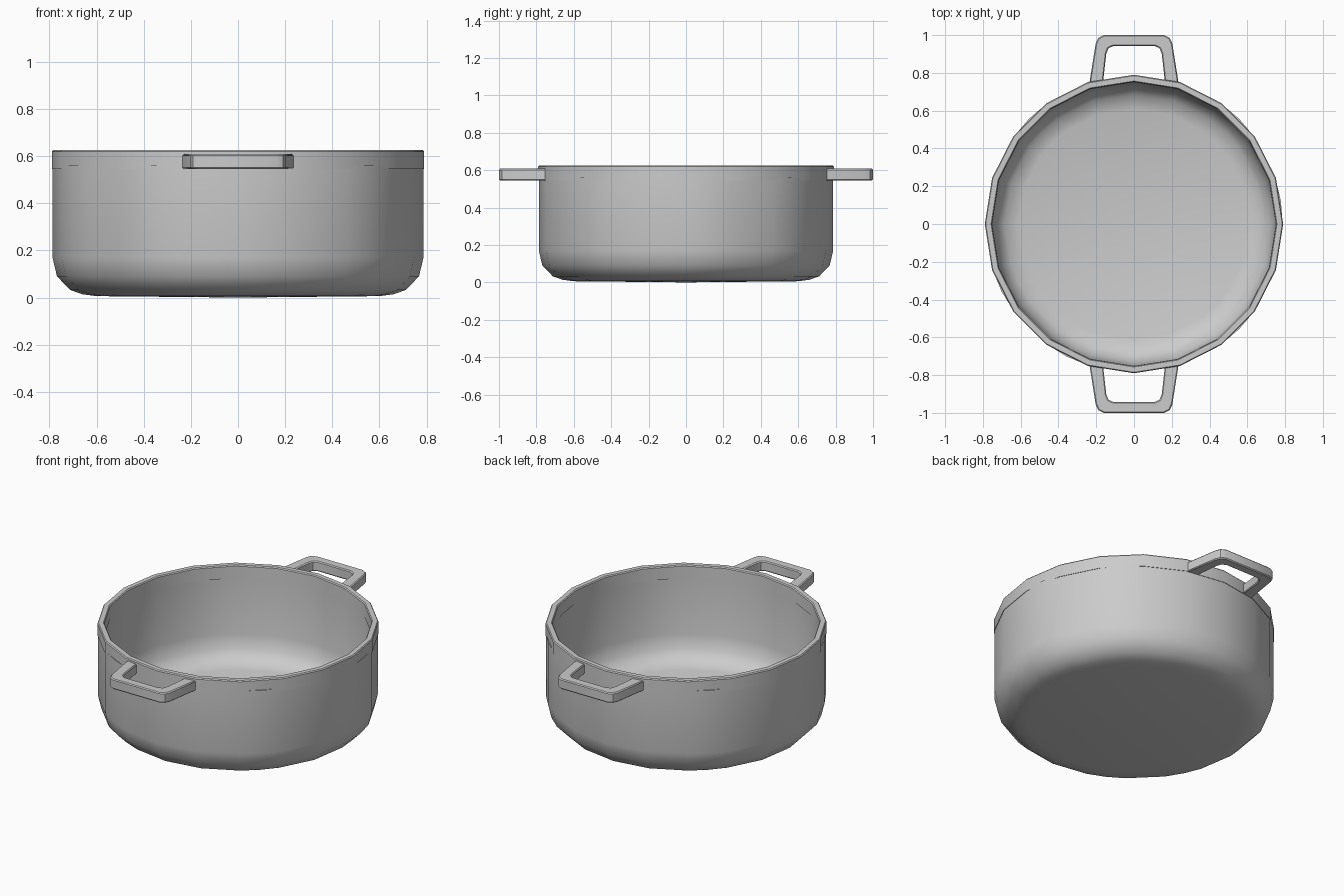
import bpy, bmesh, math

if "Cube" in bpy.data.objects:
    bpy.data.objects.remove(bpy.data.objects["Cube"])


def finish(bm, name):
    bmesh.ops.recalc_face_normals(bm, faces=bm.faces)
    mesh = bpy.data.meshes.new(name)
    bm.to_mesh(mesh)
    bm.free()
    ob = bpy.data.objects.new(name, mesh)
    bpy.context.collection.objects.link(ob)
    bpy.ops.object.select_all(action='DESELECT')
    ob.select_set(True)
    bpy.context.view_layer.objects.active = ob
    bpy.ops.object.shade_smooth_by_angle(angle=math.radians(35))
    return ob


def revolve(name, profile, angles, closed=False):
    """Spin an (r, z) profile through the given angles; r = 0 makes a pole."""
    bm = bmesh.new()
    rings = []
    for r, z in profile:
        if r == 0:
            rings.append([bm.verts.new((0, 0, z))] * len(angles))
        else:
            rings.append([bm.verts.new((r * math.cos(math.radians(a)),
                                        r * math.sin(math.radians(a)), z)) for a in angles])
    pairs = list(zip(rings, rings[1:]))
    if closed:
        pairs.append((rings[-1], rings[0]))
    n = len(angles)
    for lo, hi in pairs:
        for i in range(n):
            j = (i + 1) % n
            quad = list(dict.fromkeys([lo[i], lo[j], hi[j], hi[i]]))
            bm.faces.new(quad)
    return finish(bm, name)


def handle(name, side):
    """Flat open loop: trapezoid outline with chamfered corners."""
    half_out = [(0.237, 0.74), (0.203, 0.955), (0.190, 0.985), (0.160, 1.0)]
    half_in = [(0.165, 0.74), (0.147, 0.90), (0.135, 0.93), (0.108, 0.943)]
    outer = half_out + [(-x, y) for x, y in reversed(half_out)]
    inner = half_in + [(-x, y) for x, y in reversed(half_in)]
    bm = bmesh.new()
    sections = []
    for (ox, oy), (ix, iy) in zip(outer, inner):
        sections.append([bm.verts.new((x, y * side, z)) for x, y, z in
                         [(ox, oy, 0.545), (ox, oy, 0.608), (ix, iy, 0.608), (ix, iy, 0.545)]])
    for a, b in zip(sections, sections[1:]):
        for i in range(4):
            j = (i + 1) % 4
            bm.faces.new([a[i], a[j], b[j], b[i]])
    bm.faces.new(sections[0])
    bm.faces.new(sections[-1])
    ob = finish(bm, name)
    bev = ob.modifiers.new("soft_edges", 'BEVEL')
    bev.width = 0.006
    bev.segments = 1
    bev.limit_method = 'ANGLE'
    bev.angle_limit = math.radians(50)
    return ob


# Rim: 20-sided band
rim_angles = [18 * i for i in range(20)]
revolve("rim", [(0.79, 0.545), (0.79, 0.619), (0.785, 0.625), (0.757, 0.625),
                (0.752, 0.619), (0.751, 0.545)], rim_angles, closed=True)

# Pot body: rounded shell, a few extra corners bulge past the rim facets
body_angles = sorted(rim_angles + [9, 45, 135, 207, 243, 315])
revolve("pot_body", [(0, 0), (0.60, 0.006), (0.66, 0.014), (0.712, 0.032), (0.768, 0.09),
                     (0.787, 0.17), (0.787, 0.56), (0.752, 0.56), (0.75, 0.2),
                     (0.73, 0.115), (0.685, 0.062), (0.61, 0.042), (0, 0.035)], body_angles)

# Side handles
handle("front_handle", -1)
handle("back_handle", 1)
